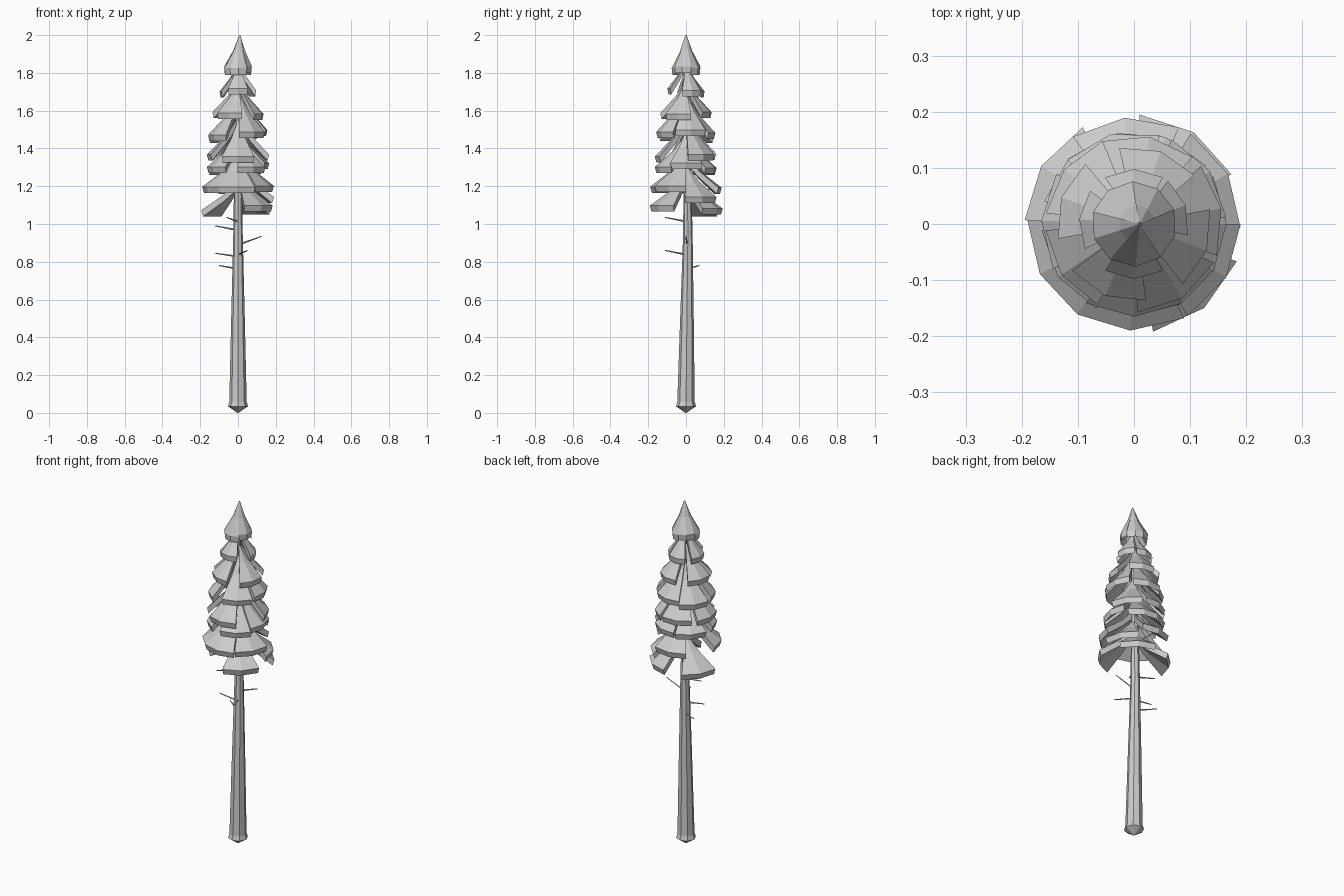
import bpy, bmesh, math
from mathutils import Vector

if "Cube" in bpy.data.objects:
    bpy.data.objects.remove(bpy.data.objects["Cube"])


def make_object(name, verts, faces):
    mesh = bpy.data.meshes.new(name)
    mesh.from_pydata(verts, [], faces)
    bm = bmesh.new()
    bm.from_mesh(mesh)
    bmesh.ops.recalc_face_normals(bm, faces=bm.faces)
    bm.to_mesh(mesh)
    bm.free()
    obj = bpy.data.objects.new(name, mesh)
    bpy.context.collection.objects.link(obj)
    return obj


def tube(name, rings, sides):
    """Loft of (centre, radius) rings, horizontal, capped at both ends."""
    verts, faces = [], []
    for c, r in rings:
        for i in range(sides):
            a = 2 * math.pi * i / sides
            verts.append((c[0] + r * math.cos(a), c[1] + r * math.sin(a), c[2]))
    for k in range(len(rings) - 1):
        for i in range(sides):
            j = (i + 1) % sides
            faces.append((k * sides + i, k * sides + j,
                          (k + 1) * sides + j, (k + 1) * sides + i))
    faces.append(tuple(range(sides)))
    faces.append(tuple(range((len(rings) - 1) * sides, len(rings) * sides)))
    return make_object(name, verts, faces)


def twig(name, start, end, r=0.005):
    s, e = Vector(start), Vector(end)
    bpy.ops.mesh.primitive_cone_add(vertices=4, radius1=r, radius2=r * 0.5,
                                    depth=(e - s).length, location=(s + e) / 2)
    obj = bpy.context.object
    obj.rotation_euler = (e - s).to_track_quat('Z', 'Y').to_euler()
    obj.name = name


def frond(name, angle, half, radius, z_low, height, lip=0.032, cx=0.0):
    """Fan-shaped slab: three radial profiles joined, thick slanted lip."""
    zt = z_low + height
    zl = z_low + lip
    zm = zl + (zt - zl) * 0.50
    profile = [(0.003, zt), (radius * 0.43, zm), (radius, zl),
               (radius * 0.95, z_low), (radius * 0.40, zm - lip),
               (0.002, zt - lip * 1.3)]
    n = len(profile)
    verts, faces = [], []
    for k in (-1, 0, 1):
        a = math.radians(angle + k * half)
        for r, z in profile:
            shift = cx * max(0, 1 - r / radius)
            verts.append((r * math.cos(a) + shift, r * math.sin(a), z))
    for k in range(2):
        for i in range(n):
            j = (i + 1) % n
            faces.append((k * n + i, k * n + j, (k + 1) * n + j, (k + 1) * n + i))
    # side walls
    for b in (0, 2 * n):
        faces.append((b, b + 1, b + 4, b + 5))
        faces.append((b + 1, b + 2, b + 3, b + 4))
    return make_object(name, verts, faces)


# Trunk with a flared foot and pointed base
tube("trunk", [((0, 0, 0), 0.002), ((0, 0, 0.035), 0.053), ((0, 0, 0.06), 0.046),
               ((0.0, 0.005, 0.5), 0.036), ((0.0, 0.01, 0.95), 0.025),
               ((0, 0.005, 1.4), 0.018), ((0.005, 0, 1.88), 0.006)], 8)

# Bare dead twigs under the crown
twigs = [(-0.12, 0.03, 0.99, -0.02), (0.125, 0.0, 0.935, -0.04),
         (-0.12, 0.0, 0.845, -0.015), (-0.10, 0.07, 0.78, -0.015),
         (0.05, -0.11, 0.86, -0.02), (-0.06, -0.11, 1.035, -0.02),
         (-0.025, 0.165, 1.19, -0.02)]
for i, (x, y, z, dz) in enumerate(twigs):
    d = Vector((x, y, 0)).normalized() * 0.015
    twig(f"twig_{i + 1}", (d.x, d.y + 0.005, z + dz), (x, y, z))

# Crown tiers: radius, height, half width, then (angle, low edge) of each frond
tiers = [
    (0.195, 0.19, 30, [(-50, 1.065), (57, 1.05), (148, 1.04)]),
    (0.190, 0.20, 30, [(-92, 1.165), (-152, 1.165), (28, 1.11), (-30, 1.17), (95, 1.16)]),
    (0.165, 0.20, 31, [(0, 1.29), (70, 1.265), (135, 1.26), (-145, 1.27), (-60, 1.27)]),
    (0.165, 0.23, 31, [(-90, 1.325), (35, 1.335), (105, 1.34), (178, 1.335)]),
    (0.158, 0.23, 31, [(-57, 1.455), (10, 1.465), (80, 1.45), (142, 1.43), (-145, 1.44)]),
    (0.138, 0.20, 31, [(-112, 1.555), (-20, 1.55), (70, 1.56), (160, 1.56)]),
    (0.098, 0.18, 32, [(-90, 1.685), (20, 1.675), (90, 1.67), (175, 1.67)])]
for t, (r, h, half, fans) in enumerate(tiers):
    for i, (angle, z) in enumerate(fans):
        frond(f"tier_{t + 1}_frond_{i + 1}", angle, half, r, z, h, cx=0.004)

# Pointed treetop made of the same fans
for i in range(5):
    frond(f"treetop_frond_{i + 1}", -88 + 72 * i, 36, 0.076,
          1.79 + 0.01 * (i % 2), 0.21 - 0.01 * (i % 2), lip=0.035, cx=0.01)
